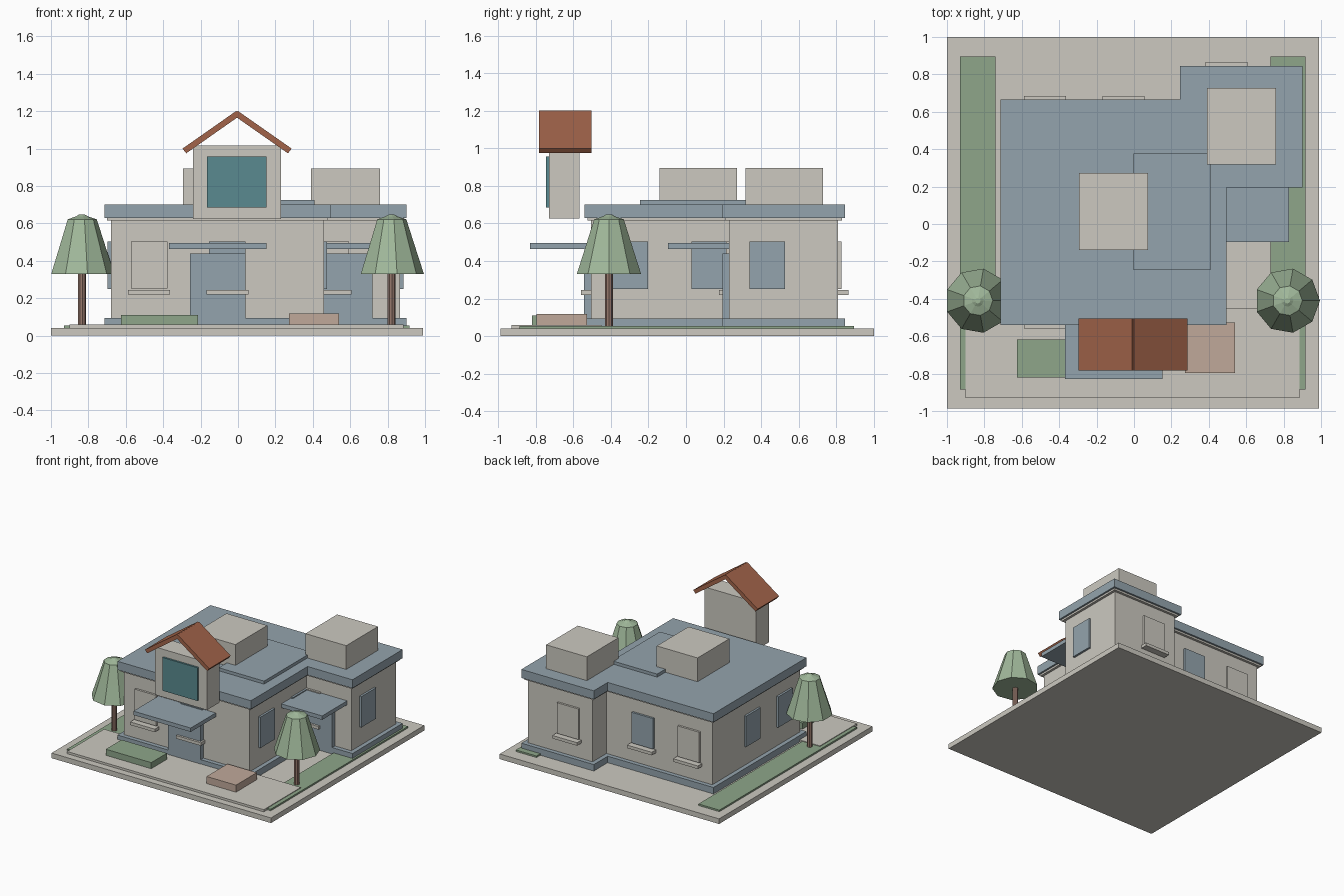
import bpy
import bmesh
from math import cos, sin, tau

cube = bpy.data.objects.get("Cube")
if cube:
    bpy.data.objects.remove(cube, do_unlink=True)


def srgb(c):
    c /= 255
    return c / 12.92 if c <= 0.04045 else ((c + 0.055) / 1.055) ** 2.4


def material(name, r, g, b):
    m = bpy.data.materials.new(name)
    col = (srgb(r), srgb(g), srgb(b), 1)
    m.use_nodes = True
    m.diffuse_color = col
    m.node_tree.nodes["Principled BSDF"].inputs["Base Color"].default_value = col
    return m


STONE = material("warm stone", 204, 201, 192)
BLUE = material("slate blue", 148, 164, 173)
GRASS = material("lawn green", 142, 166, 138)
LEAF = material("leaf green", 160, 184, 154)
RUST = material("rust tile", 162, 100, 74)
TEAL = material("teal glass", 90, 138, 144)
CLAY = material("pale clay", 192, 169, 154)
BARK = material("bark brown", 150, 120, 108)


def finish(name, bm, mat):
    bmesh.ops.recalc_face_normals(bm, faces=bm.faces)
    mesh = bpy.data.meshes.new(name)
    bm.to_mesh(mesh)
    bm.free()
    mesh.materials.append(mat)
    ob = bpy.data.objects.new(name, mesh)
    bpy.context.scene.collection.objects.link(ob)
    return ob


def prism(name, points, shift, mat):
    """Extrude a flat outline of 3D points by a vector."""
    bm = bmesh.new()
    face = bm.faces.new([bm.verts.new(p) for p in points])
    out = bmesh.ops.extrude_face_region(bm, geom=[face])
    verts = [v for v in out["geom"] if isinstance(v, bmesh.types.BMVert)]
    bmesh.ops.translate(bm, verts=verts, vec=shift)
    return finish(name, bm, mat)


def box(name, x0, x1, y0, y1, z0, z1, mat):
    corners = [(x0, y0, z0), (x1, y0, z0), (x1, y1, z0), (x0, y1, z0)]
    return prism(name, corners, (0, 0, z1 - z0), mat)


def storey(name, o, z0, z1, mat):
    """House footprint, main block plus rear wing, grown outward by o."""
    l, r, w, i = -0.68 - o, 0.46 + o, 0.867 + o, 0.28 - o
    f, n, b, m = -0.505 - o, 0.23 - o, 0.81 + o, 0.63 + o
    pts = [(l, f), (r, f), (r, n), (w, n), (w, b), (i, b), (i, m), (l, m)]
    prism(name, [(x, y, z0) for x, y in pts], (0, 0, z1 - z0), mat)


def lathe(name, x, y, rings, sides, mat):
    """Faceted solid through (radius, height) rings."""
    bm = bmesh.new()
    loops = [[bm.verts.new((x + r * cos(tau * k / sides), y + r * sin(tau * k / sides), z))
              for k in range(sides)] for r, z in rings]
    for a, b in zip(loops, loops[1:]):
        for k in range(sides):
            n = (k + 1) % sides
            bm.faces.new((a[k], a[n], b[n], b[k]))
    bm.faces.new(loops[0])
    bm.faces.new(loops[-1])
    finish(name, bm, mat)


# Ground, lawns and paving
box("ground_slab", -1, 0.99, -0.987, 1, 0, 0.042, STONE)
box("lawn_right", -0.93, -0.74, -0.885, 0.895, 0.03, 0.055, GRASS)
box("lawn_left", 0.73, 0.917, -0.885, 0.895, 0.03, 0.055, GRASS)
box("front_paving", -0.9, 0.885, -0.93, -0.45, 0.03, 0.06, STONE)

# House body
storey("plinth", 0.035, 0.04, 0.095, BLUE)
storey("walls", 0, 0.05, 0.64, STONE)
storey("cornice", 0.02, 0.615, 0.635, STONE)
storey("roof_slab", 0.035, 0.63, 0.7, BLUE)
box("roof_step", -0.003, 0.408, -0.245, 0.378, 0.69, 0.725, BLUE)
box("roof_box_front", -0.295, 0.075, -0.14, 0.272, 0.69, 0.895, STONE)
box("roof_box_rear", 0.39, 0.76, 0.317, 0.728, 0.69, 0.895, STONE)

# Windows with sills on front and back walls: x centre, front wall y, back wall y
for label, x, front, back, mat in (("outer", -0.475, -0.505, 0.63, STONE),
                                   ("middle", -0.057, -0.505, 0.63, BLUE),
                                   ("wing", 0.495, 0.23, 0.81, STONE)):
    for side, wall, s in (("front", front, -1), ("back", back, 1)):
        name = f"{label}_{side}"
        y = sorted((wall - s * 0.02, wall + s * 0.017))
        box(name + "_window", x - 0.098, x + 0.098, *y, 0.252, 0.503, mat)
        y = sorted((wall - s * 0.02, wall + s * 0.055))
        box(name + "_sill", x - 0.112, x + 0.112, *y, 0.22, 0.245, STONE)

# Side wall windows: wall x, outward direction, y centre
for wall, s, y in ((-0.68, -1, -0.295), (-0.68, -1, 0.122), (0.46, 1, -0.295),
                   (0.46, 1, 0.122), (0.867, 1, 0.433)):
    x = sorted((wall - s * 0.02, wall + s * 0.017))
    box("side_window", *x, y - 0.094, y + 0.094, 0.25, 0.503, BLUE)

# Doors with flat canopies: x centre, wall y
for label, x, wall in (("main", -0.108, -0.505), ("wing", 0.57, 0.23)):
    box(label + "_door", x - 0.148, x + 0.148, wall - 0.037, wall + 0.01, 0.06, 0.44, BLUE)
    box(label + "_canopy", x - 0.26, x + 0.26, wall - 0.325, wall + 0.01, 0.463, 0.495, BLUE)

# Entrance tower with pitched roof
box("tower", -0.24, 0.23, -0.73, -0.567, 0.625, 1.017, STONE)
box("tower_window", -0.165, 0.153, -0.745, -0.72, 0.685, 0.957, TEAL)
for label, s in (("left", 1), ("right", -1)):
    slope = [(-0.015, 1.187), (0.005, 1.201), (0.292, 1.0), (0.272, 0.975), (-0.015, 1.176)]
    prism("tower_roof_" + label, [(-0.005 + s * x, -0.782, z) for x, z in slope],
          (0, 0.278, 0), RUST)

# Front garden
box("planter", -0.625, -0.213, -0.82, -0.617, 0.05, 0.11, GRASS)
box("bench", 0.273, 0.54, -0.797, -0.527, 0.05, 0.118, CLAY)

# Trees
for label, x in (("right", -0.835), ("left", 0.82)):
    lathe(f"trunk_{label}", x, -0.41, [(0.021, 0.05), (0.021, 0.35)], 9, BARK)
    lathe(f"crown_{label}", x, -0.41, [(0.174, 0.33), (0.127, 0.475), (0.08, 0.622),
                                      (0.032, 0.638), (0.015, 0.648)], 9, LEAF)
